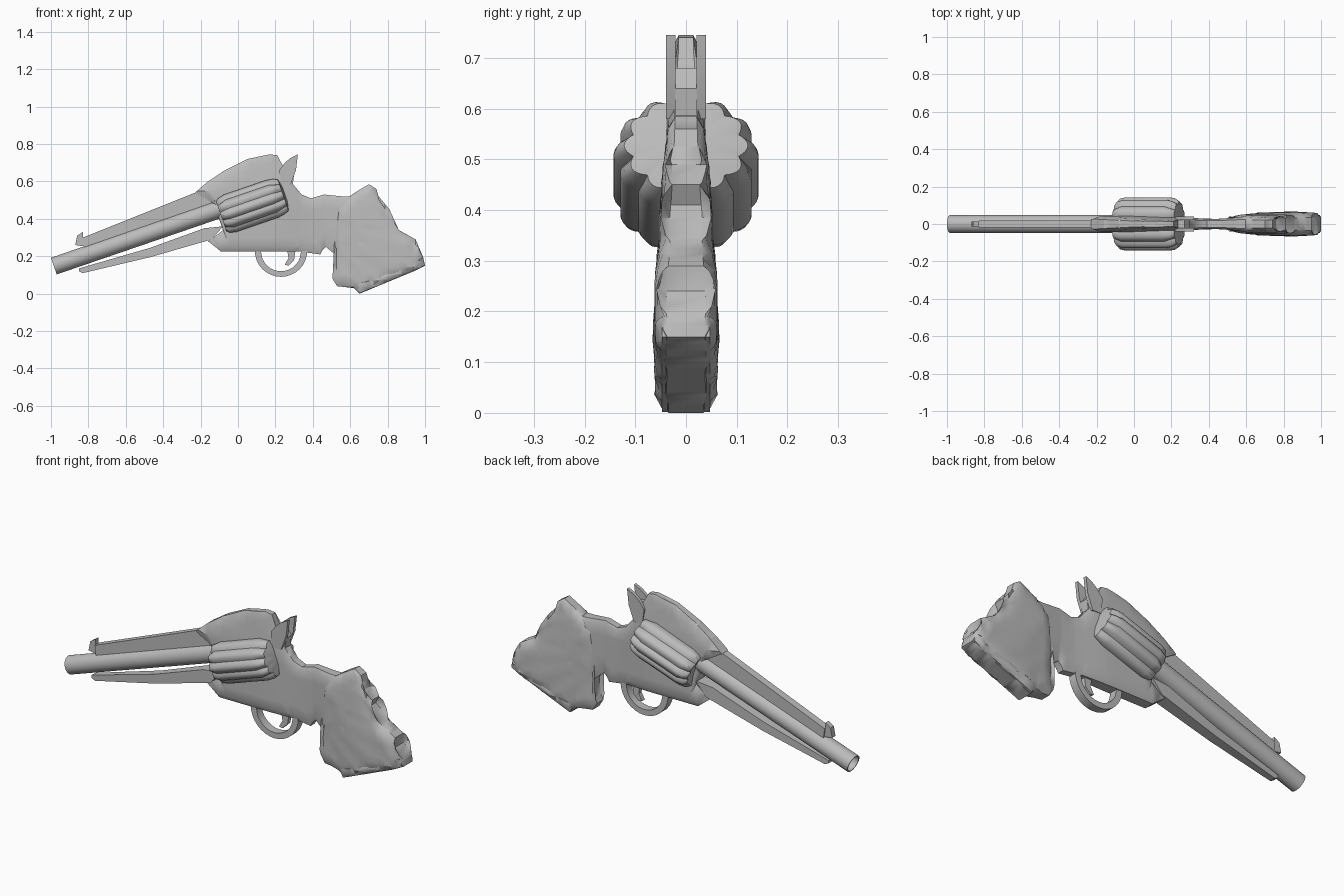
import bpy, bmesh, math
from mathutils import Vector
from mathutils.geometry import intersect_point_line

cube = bpy.data.objects.get("Cube")
if cube:
    bpy.data.objects.remove(cube, do_unlink=True)

steel = bpy.data.materials.new("grey_steel")
steel.use_nodes = True
GREY = (0.5, 0.5, 0.5, 1)
steel.diffuse_color = GREY
steel.node_tree.nodes["Principled BSDF"].inputs["Base Color"].default_value = GREY

TILT = math.radians(19)  # slope of the barrel line


def finish(name, bm, angle=35):
    bmesh.ops.recalc_face_normals(bm, faces=bm.faces)
    mesh = bpy.data.meshes.new(name)
    bm.to_mesh(mesh)
    bm.free()
    mesh.materials.append(steel)
    obj = bpy.data.objects.new(name, mesh)
    bpy.context.collection.objects.link(obj)
    bpy.ops.object.select_all(action='DESELECT')
    obj.select_set(True)
    bpy.context.view_layer.objects.active = obj
    bpy.ops.object.shade_smooth_by_angle(angle=math.radians(angle))
    return obj


def edge_distance(p, outline):
    best = 9.0
    for a, b in zip(outline, outline[1:] + outline[:1]):
        q, f = intersect_point_line(p, a, b)
        q = a if f < 0 else b if f > 1 else q
        best = min(best, (p - q).length)
    return best


def plate(name, points, half, centre=0.0, step=0, edge=1.0, round_width=0.04):
    """Side profile in hundredths, given thickness; step > 0 adds a grid so the sides can swell."""
    outline = [Vector((x / 100, 0, z / 100)) for x, z in points]
    bm = bmesh.new()
    face = bm.faces.new([bm.verts.new(p) for p in outline])
    bmesh.ops.triangulate(bm, faces=[face])
    if step:
        for normal in (Vector((1, 0, 0)), Vector((0, 0, 1))):
            levels = [p.dot(normal) for p in outline]
            level = min(levels) + step
            while level < max(levels):
                bmesh.ops.bisect_plane(bm, geom=bm.verts[:] + bm.edges[:] + bm.faces[:],
                                       plane_co=normal * level, plane_no=normal)
                level += step
    grown = bmesh.ops.extrude_face_region(bm, geom=bm.faces[:])["geom"]
    front = {v for v in grown if isinstance(v, bmesh.types.BMVert)}
    for v in bm.verts:
        t = half(v.co.x, v.co.z) if callable(half) else half
        if edge < 1:
            k = 1 - min(edge_distance(Vector((v.co.x, 0, v.co.z)), outline) / round_width, 1)
            t *= edge + (1 - edge) * math.sqrt(1 - k * k)
        v.co.y = centre + (-t if v in front else t)
    return finish(name, bm)


def lathe(name, rings, axis_height, segments, squash=1.0, lobes=0):
    """Rings of (distance, radius, lobe depth) turned about the tilted barrel line."""
    bm = bmesh.new()
    loops = []
    for u, r, depth in rings:
        loop = []
        for i in range(segments):
            a = math.tau * i / segments
            rr = r * (1 - depth * (1 - abs(math.cos(a * lobes / 2))))
            v = axis_height + rr * squash * math.sin(a)
            loop.append(bm.verts.new((u * math.cos(TILT) - v * math.sin(TILT), rr * math.cos(a),
                                      u * math.sin(TILT) + v * math.cos(TILT))))
        loops.append(loop)
    for low, high in zip(loops, loops[1:]):
        for i in range(segments):
            j = (i + 1) % segments
            bm.faces.new((low[i], low[j], high[j], high[i]))
    bm.faces.new(loops[0])
    bm.faces.new(loops[-1])
    return finish(name, bm)


def blend(x, stops):
    for (a, va), (b, vb) in zip(stops, stops[1:]):
        if x <= b:
            return va + (vb - va) * max(0, (x - a) / (b - a))
    return stops[-1][1]


# Barrel with an open bore
lathe("barrel", [(-0.6, 0.036, 0), (-0.883, 0.041, 0), (-0.883, 0.047, 0), (0.1, 0.049, 0)], 0.46, 32)

# Fluted cylinder with scalloped ends
lathe("cylinder", [(0.06, 0.06, 0), (0.05, 0.115, 0.1), (0.065, 0.135, 0.16), (0.1, 0.143, 0.07),
                   (0.34, 0.143, 0.07), (0.375, 0.138, 0.16), (0.4, 0.122, 0.12), (0.41, 0.06, 0)],
      0.42, 96, squash=0.81, lobes=12)

# Frame, thinner along the top and at the neck
def frame_half(x, z):
    neck = blend(x, [(0.2, 0.042), (0.38, 0.028), (0.46, 0.028), (0.56, 0.036)])
    return min(neck, blend(z, [(0.55, 0.042), (0.72, 0.022)]))

plate("frame", [(-23, 54), (-16, 60), (-7, 66), (5, 72), (13, 73.5), (17, 74.5), (21, 74), (23, 69),
                (29, 59), (34, 53), (39, 51), (46, 53), (56, 52), (63, 52), (66, 48), (62, 22),
                (53, 20), (51, 22), (47, 25), (45, 23), (44, 21), (33, 22.5), (-3, 22.5), (-9, 22.5),
                (-16, 28), (-13, 30), (-8, 34), (-13, 48)],
      frame_half, step=0.05, edge=0.65, round_width=0.03)

# Grip, swelling towards the butt, with faint fanned folds
def grip_half(x, z):
    width = blend(z, [(0.2, 0.064), (0.35, 0.054), (0.5, 0.044), (0.58, 0.034)])
    width = min(width, blend(x, [(0.5, 0.042), (0.7, 0.06), (0.8, 0.064)]))
    return width + 0.002 * math.sin(24 * math.atan2(z - 0.36, x - 0.4))

plate("grip", [(54, 46), (58, 51), (64, 55), (70, 58.5), (74, 56), (76, 49), (81, 45), (79, 41),
               (86, 34), (95, 29), (95, 24), (99, 19.5), (100, 15), (94, 12), (65, 0), (62, 3),
               (53, 4), (50.5, 8), (52, 11), (53, 17), (52, 29), (52, 37)],
      grip_half, step=0.035, edge=0.6)

# Butt cap
plate("butt_cap", [(65, 0.2), (94, 12.2), (99.5, 15), (98.5, 19), (94, 19), (63, 5)],
      0.063, step=0.035, edge=0.75, round_width=0.03)

# Forked hammer
for side, sign in (("left", 1), ("right", -1)):
    plate("hammer_" + side, [(22, 66), (25, 70), (28, 72.5), (32, 74.5), (31, 66), (28, 58), (23, 58)],
          0.009, centre=0.03 * sign)
plate("hammer_core", [(22, 68), (27, 68), (30, 64), (29, 56), (22, 56)], 0.022)

# Rib and front sight
plate("barrel_rib", [(-83, 30), (-23, 54), (-13, 52), (-15, 47), (-82, 23)], 0.02)
plate("front_sight", [(-87, 26), (-86, 31), (-83, 33), (-83, 30), (-80, 29), (-80, 25)], 0.014)

# Tapered rod housing under the barrel
plate("rod_housing", [(-85, 12), (-83, 11), (-47, 19.5), (-14, 29), (-8, 36), (-18, 35), (-47, 24.5),
                      (-85, 13.5)],
      lambda x, z: blend(x, [(-0.85, 0.016), (-0.14, 0.034)]), step=0.1)

# Trigger guard and trigger
arc = [math.pi * (1 + i / 16) for i in range(17)]
outer = [(23 + 14 * math.cos(a), 23 + 14 * math.sin(a)) for a in arc]
inner = [(23 + 10.8 * math.cos(a), 23 + 11 * math.sin(a)) for a in arc]
plate("trigger_guard", outer + inner[::-1], 0.022)
plate("trigger", [(26, 25), (31, 25), (30, 18), (27, 15), (25, 15.5), (27, 19)], 0.012)
